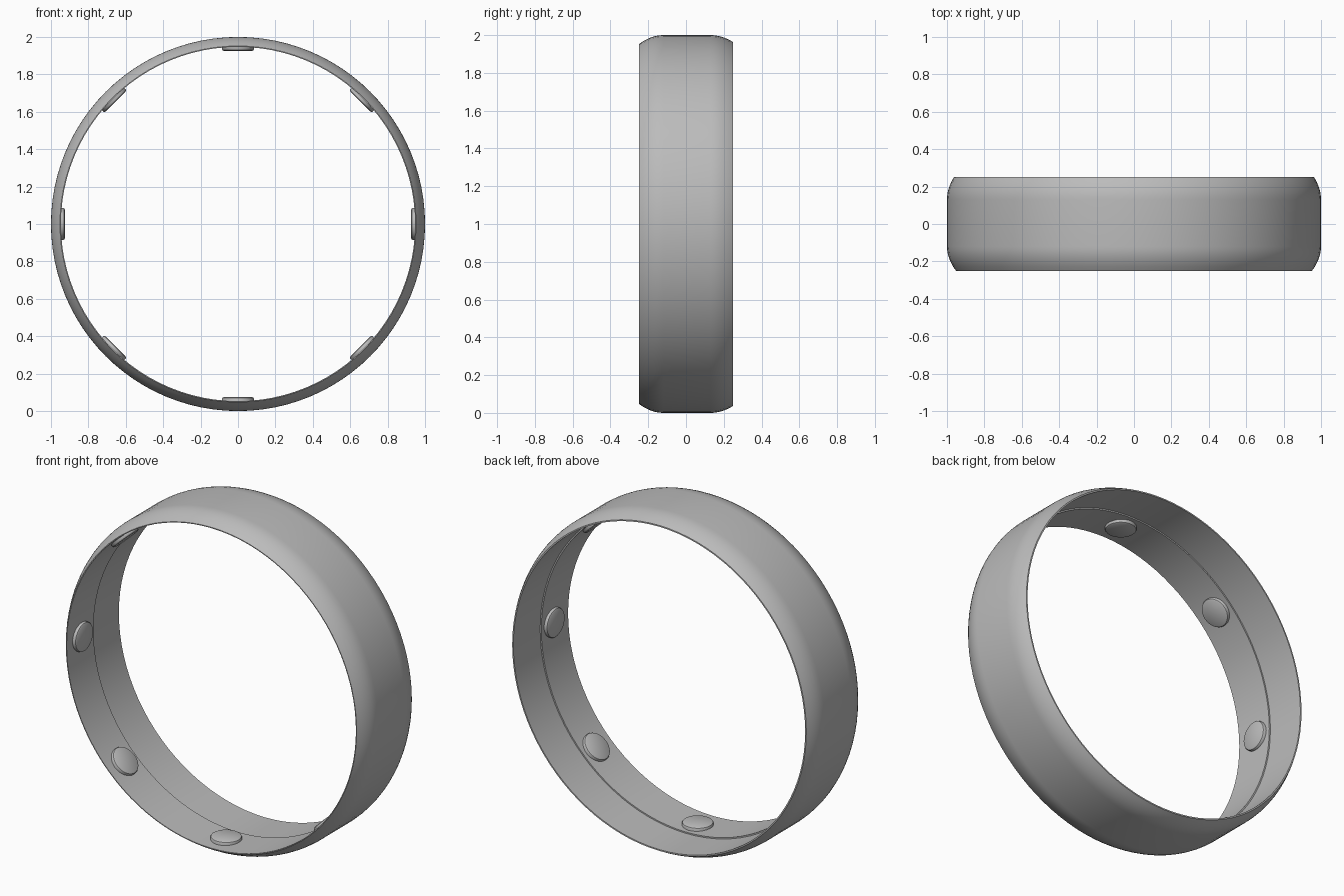
import bpy, bmesh, math
from mathutils import Matrix, Vector

cube = bpy.data.objects.get("Cube")
if cube:
    bpy.data.objects.remove(cube, do_unlink=True)

metal = bpy.data.materials.new("satin grey")
metal.use_nodes = True
metal.diffuse_color = (0.5, 0.5, 0.5, 1)
metal.node_tree.nodes["Principled BSDF"].inputs["Base Color"].default_value = (0.5, 0.5, 0.5, 1)


def lathe(name, profile, segments, closed):
    """Spin a (radius, height) profile about z and return a smooth object."""
    bm = bmesh.new()
    verts = [bm.verts.new((r, 0, h)) for r, h in profile]
    pairs = list(zip(verts, verts[1:] + verts[:1])) if closed else list(zip(verts, verts[1:]))
    edges = [bm.edges.new(p) for p in pairs]
    bmesh.ops.spin(bm, geom=verts + edges, axis=(0, 0, 1), cent=(0, 0, 0),
                   angle=math.tau, steps=segments, use_merge=True)
    bmesh.ops.remove_doubles(bm, verts=bm.verts, dist=1e-5)
    bmesh.ops.recalc_face_normals(bm, faces=bm.faces)
    mesh = bpy.data.meshes.new(name)
    bm.to_mesh(mesh)
    bm.free()
    mesh.materials.append(metal)
    obj = bpy.data.objects.new(name, mesh)
    bpy.context.collection.objects.link(obj)
    bpy.ops.object.select_all(action="DESELECT")
    obj.select_set(True)
    bpy.context.view_layer.objects.active = obj
    bpy.ops.object.shade_smooth_by_angle(angle=math.radians(30))
    return obj


def shoulder(rim, drop, width, side):
    """Elliptical rounding from the flat tread down to the rim."""
    points = []
    for i in range(7):
        t = i / 6
        points.append((1 - drop * t ** 2, side * (rim - width * (1 - t))))
    return points


# Band: rounded outside, thin rims, small step halfway along the inside
outer = shoulder(0.25, 0.048, 0.13, -1)[::-1] + shoulder(0.25, 0.037, 0.12, 1)
inner = [(0.955, 0.25), (0.955, 0.0), (0.947, 0.0), (0.947, -0.25)]
band = lathe("ring_band", outer + inner, 96, True)
band.matrix_world = Matrix.Translation((0, 0, 1)) @ Matrix.Rotation(math.pi / 2, 4, "X") @ Matrix.Scale(-1, 4, (0, 0, 1))
band.data.transform(band.matrix_world)
band.data.flip_normals()
band.matrix_world = Matrix.Identity(4)

# Studs: eight flat discs with rounded edges on the front half of the inside
stud_profile = [(0, 0), (0.085, 0), (0.085, 0.02), (0.082, 0.026), (0.075, 0.03), (0, 0.03)]
for i in range(8):
    angle = i * math.tau / 8
    outward = Vector((math.cos(angle), 0, math.sin(angle)))
    stud = lathe(f"inner_stud_{i + 1}", stud_profile, 32, False)
    turn = (-outward).to_track_quat("Z", "Y").to_matrix().to_4x4()
    stud.matrix_world = Matrix.Translation(outward * 0.955 + Vector((0, -0.11, 1))) @ turn
